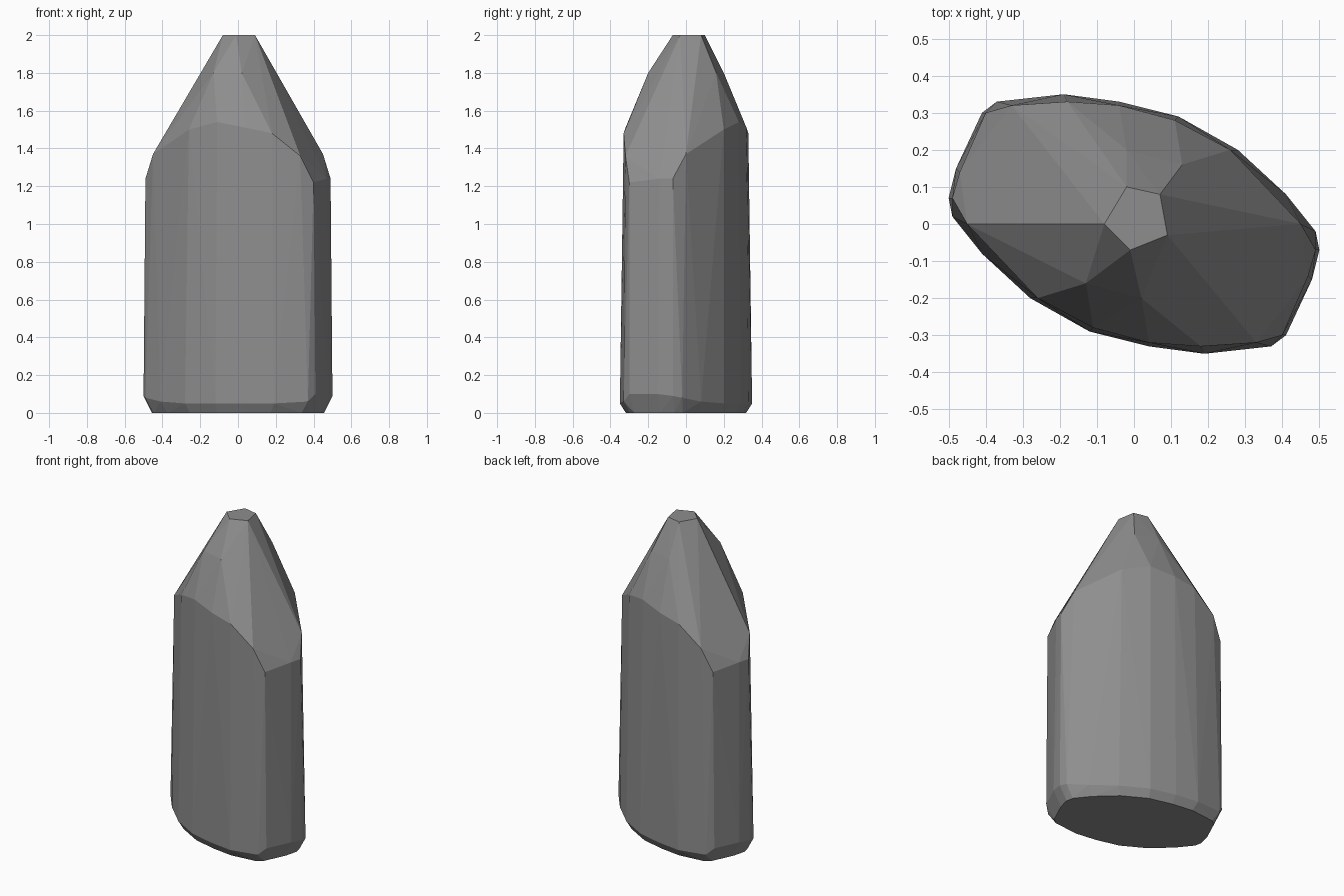
import bpy
import bmesh

# Remove the default cube
default_cube = bpy.data.objects.get("Cube")
if default_cube:
    bpy.data.objects.remove(default_cube, do_unlink=True)

# Flat stone colour
stone = bpy.data.materials.new("grey stone")
stone.use_nodes = True
colour = (0.27, 0.27, 0.27, 1)
stone.diffuse_color = colour
stone.node_tree.nodes["Principled BSDF"].inputs["Base Color"].default_value = colour

HEIGHT = 2.0
FOOT_SCALE = 0.91

# Half of the lower rim, from the left end round the back to the right end
half_rim = [
    (0.5, -0.07, 0.09), (0.49, -0.02, 0.08), (0.41, 0.08, 0.06),
    (0.28, 0.2, 0.05), (0.12, 0.29, 0.05), (-0.04, 0.33, 0.05),
    (-0.19, 0.35, 0.05), (-0.37, 0.33, 0.06), (-0.41, 0.3, 0.1),
    (-0.48, 0.15, 0.1),
]

# Half of the shoulder, where the upright sides turn in to the point
half_shoulder = [
    (0.49, -0.07, 1.24), (0.45, 0.0, 1.37), (0.26, 0.2, 1.5),
    (0.11, 0.28, 1.54), (-0.04, 0.32, 1.51), (-0.18, 0.33, 1.48),
    (-0.33, 0.32, 1.36), (-0.4, 0.3, 1.22), (-0.47, 0.14, 1.24),
]

# Ridge points between the shoulder and the tip
half_ridge = [(0.13, 0.16, 1.8), (-0.02, 0.2, 1.8)]

# Five-sided flat tip
tip = [(-0.08, 0.0), (-0.02, 0.1), (0.07, 0.08), (0.09, -0.03), (-0.01, -0.07)]


def half_turn(points):
    """Complete a ring by repeating its half turned about the upright axis."""
    return points + [(-x, -y, z) for x, y, z in points]


def build_hull(name, points, material):
    """Wrap the points in a faceted convex skin."""
    bm = bmesh.new()
    for point in points:
        bm.verts.new(point)
    hull = bmesh.ops.convex_hull(bm, input=bm.verts[:])
    spare = [v for v in bm.verts if not v.link_faces]
    bmesh.ops.delete(bm, geom=spare, context="VERTS")
    bmesh.ops.dissolve_limit(bm, angle_limit=0.01, verts=bm.verts[:], edges=bm.edges[:])
    bmesh.ops.recalc_face_normals(bm, faces=bm.faces[:])
    mesh = bpy.data.meshes.new(name)
    bm.to_mesh(mesh)
    bm.free()
    mesh.materials.append(material)
    obj = bpy.data.objects.new(name, mesh)
    bpy.context.scene.collection.objects.link(obj)
    return obj


# Standing stone: foot, rim, shoulder, ridge and tip
rim = half_turn(half_rim)
foot = [(x * FOOT_SCALE, y * FOOT_SCALE, 0.0) for x, y, z in rim]
top = [(x, y, HEIGHT) for x, y in tip]
build_hull(
    "standing_stone",
    foot + rim + half_turn(half_shoulder) + half_turn(half_ridge) + top,
    stone,
)
